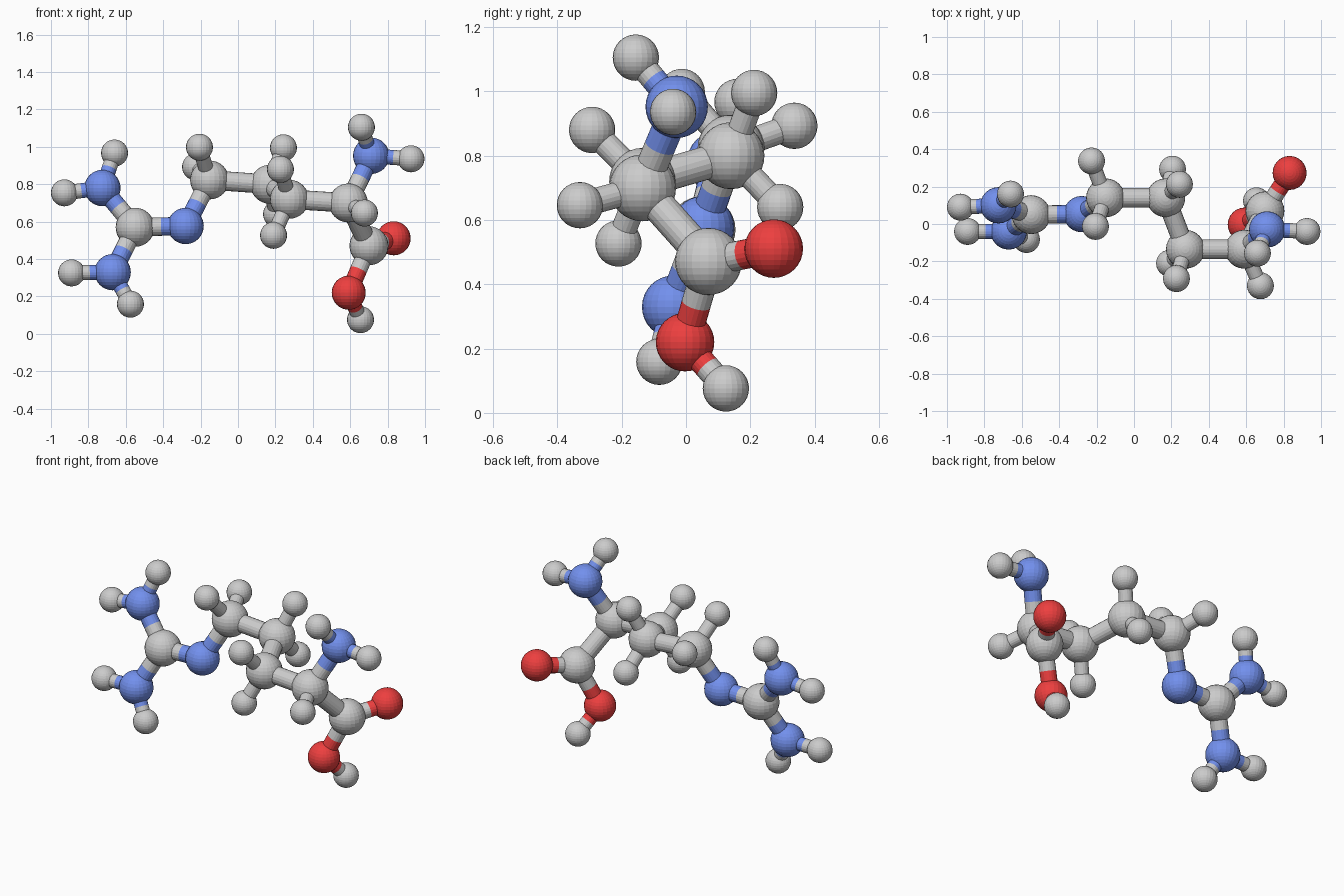
import bpy
from mathutils import Vector

if "Cube" in bpy.data.objects:
    bpy.data.objects.remove(bpy.data.objects["Cube"])


def material(name, color):
    m = bpy.data.materials.new(name)
    m.diffuse_color = color
    m.use_nodes = True
    m.node_tree.nodes["Principled BSDF"].inputs["Base Color"].default_value = m.diffuse_color
    return m


# element: ball radius, bond radius, material
ELEMENTS = {
    "C": (0.104, 0.052, None),
    "N": (0.097, 0.049, material("blue", (0.17, 0.28, 0.85, 1))),
    "O": (0.091, 0.046, material("red", (0.85, 0.05, 0.05, 1))),
    "H": (0.072, 0.040, None),
}
NAMES = {"C": "carbon", "N": "nitrogen", "O": "oxygen", "H": "hydrogen"}

# heavy atoms: element and position
HEAVY = {
    "c_end": ("C", (-0.55, 0.05, 0.57)),
    "n_chain": ("N", (-0.28, 0.053, 0.577)),
    "n_top": ("N", (-0.725, 0.10, 0.78)),
    "n_low": ("N", (-0.67, -0.04, 0.33)),
    "c1": ("C", (-0.152, 0.14, 0.823)),
    "c2": ("C", (0.17, 0.14, 0.80)),
    "c3": ("C", (0.275, -0.135, 0.72)),
    "c4": ("C", (0.59, -0.135, 0.70)),
    "n_amine": ("N", (0.712, -0.029, 0.952)),
    "c_acid": ("C", (0.70, 0.07, 0.471)),
    "o_double": ("O", (0.832, 0.273, 0.511)),
    "o_single": ("O", (0.592, -0.003, 0.22)),
}
BONDS = [("c_end", "n_chain"), ("c_end", "n_top"), ("c_end", "n_low"),
         ("n_chain", "c1"), ("c1", "c2"), ("c2", "c3"), ("c3", "c4"),
         ("c4", "n_amine"), ("c4", "c_acid"), ("c_acid", "o_double"),
         ("c_acid", "o_single")]

# hydrogens: parent atom and position
HYDROGENS = [
    ("n_top", (-0.66, 0.16, 0.967)), ("n_top", (-0.928, 0.09, 0.754)),
    ("n_low", (-0.89, -0.04, 0.326)), ("n_low", (-0.575, -0.083, 0.159)),
    ("c1", (-0.206, -0.013, 0.998)), ("c1", (-0.227, 0.337, 0.893)),
    ("c2", (0.243, 0.212, 0.995)), ("c2", (0.206, 0.293, 0.64)),
    ("c3", (0.227, -0.292, 0.88)), ("c3", (0.19, -0.21, 0.527)),
    ("c4", (0.676, -0.33, 0.646)),
    ("n_amine", (0.66, -0.156, 1.105)), ("n_amine", (0.925, -0.04, 0.936)),
    ("o_single", (0.655, 0.124, 0.076)),
]


def finish(name, mat):
    ob = bpy.context.object
    ob.name = name
    if mat:
        ob.data.materials.append(mat)


def ball(element, pos):
    radius, _, mat = ELEMENTS[element]
    bpy.ops.mesh.primitive_uv_sphere_add(segments=24, ring_count=16,
                                         radius=radius, location=pos)
    finish(NAMES[element] + "_ball", mat)


def rod(a, b, radius, mat):
    d = b - a
    bpy.ops.mesh.primitive_cylinder_add(vertices=20, radius=radius,
                                        depth=d.length, location=(a + b) / 2)
    bpy.context.object.rotation_euler = d.to_track_quat("Z", "Y").to_euler()
    finish("bond_half", mat)


def bond(e1, p1, e2, p2):
    # two half rods, each in the colour of its own atom
    a, b = Vector(p1), Vector(p2)
    d = b - a
    r1, r2 = ELEMENTS[e1][0], ELEMENTS[e2][0]
    middle = a + d.normalized() * (d.length + r1 - r2) / 2
    width = min(ELEMENTS[e1][1], ELEMENTS[e2][1])
    rod(a, middle, width, ELEMENTS[e1][2])
    rod(middle, b, width, ELEMENTS[e2][2])


# chain of heavy atoms
for element, pos in HEAVY.values():
    ball(element, pos)
for first, second in BONDS:
    bond(*HEAVY[first], *HEAVY[second])

# hydrogens
for parent, pos in HYDROGENS:
    ball("H", pos)
    bond(*HEAVY[parent], "H", pos)
